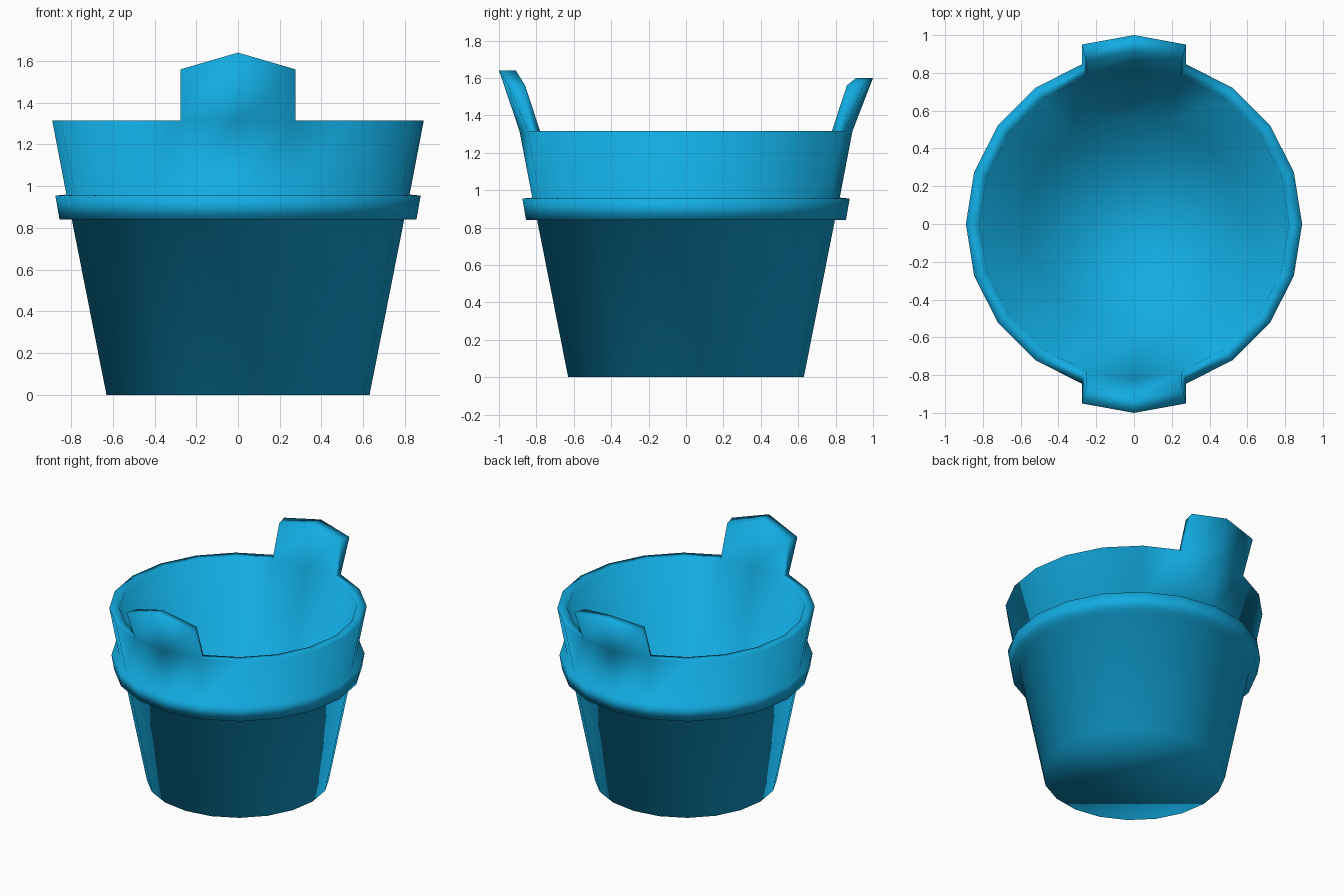
import bpy
import bmesh
from math import cos, sin, pi

SIDES = 20

cube = bpy.data.objects.get("Cube")
if cube:
    bpy.data.objects.remove(cube, do_unlink=True)

# Blue plastic
blue = bpy.data.materials.new("blue")
blue.use_nodes = True
colour = (0.006, 0.41, 0.76, 1.0)
blue.diffuse_color = colour
blue.node_tree.nodes["Principled BSDF"].inputs["Base Color"].default_value = colour

bm = bmesh.new()


def ring(radius, z):
    return [bm.verts.new((radius * cos(2 * pi * k / SIDES),
                          radius * sin(2 * pi * k / SIDES), z))
            for k in range(SIDES)]


# Wall profile as (radius, height): outside going up, then inside going down
outside = [(0.63, 0), (0.796, 0.84), (0.855, 0.84), (0.875, 0.955),
           (0.822, 0.96), (0.89, 1.315)]
inside = [(0.82, 1.315), (0.57, 0.07)]
loops = [ring(r, z) for r, z in outside + inside]
outer_rim, inner_rim = loops[len(outside) - 1], loops[len(outside)]

# The two handle tabs replace these rim segments
back, front = SIDES // 4, 3 * SIDES // 4
tab_segments = {back - 1, back, front - 1, front}

for low, high in zip(loops, loops[1:]):
    for k in range(SIDES):
        if low is outer_rim and k in tab_segments:
            continue
        n = (k + 1) % SIDES
        bm.faces.new((low[k], low[n], high[n], high[k]))

# Underside and inner floor
bm.faces.new(loops[0][::-1])
bm.faces.new(loops[-1])


def tab(middle, side, peak_z):
    """Flared, pointed handle tab rising from two rim segments."""
    ids = (middle - 1, middle, middle + 1)
    heights = (1.56, peak_z, 1.56)

    def top(rim, edge_y, mid_y):
        return [bm.verts.new((rim[k].co.x, side * y, z))
                for k, y, z in zip(ids, (edge_y, mid_y, edge_y), heights)]

    out_low = [outer_rim[k] for k in ids]
    in_low = [inner_rim[k] for k in ids]
    out_top = top(outer_rim, 0.95, 1.0)
    in_top = top(inner_rim, 0.86, 0.91)
    for a in (0, 1):
        b = a + 1
        bm.faces.new((out_low[a], out_low[b], out_top[b], out_top[a]))
        bm.faces.new((out_top[a], out_top[b], in_top[b], in_top[a]))
        bm.faces.new((in_top[a], in_top[b], in_low[b], in_low[a]))
    for e in (0, 2):
        bm.faces.new((out_low[e], out_top[e], in_top[e], in_low[e]))


tab(back, 1, 1.60)
tab(front, -1, 1.64)

bmesh.ops.recalc_face_normals(bm, faces=bm.faces)
for face in bm.faces:
    face.smooth = True

mesh = bpy.data.meshes.new("bucket")
bm.to_mesh(mesh)
bm.free()
mesh.materials.append(blue)
bucket = bpy.data.objects.new("bucket", mesh)
bpy.context.collection.objects.link(bucket)
